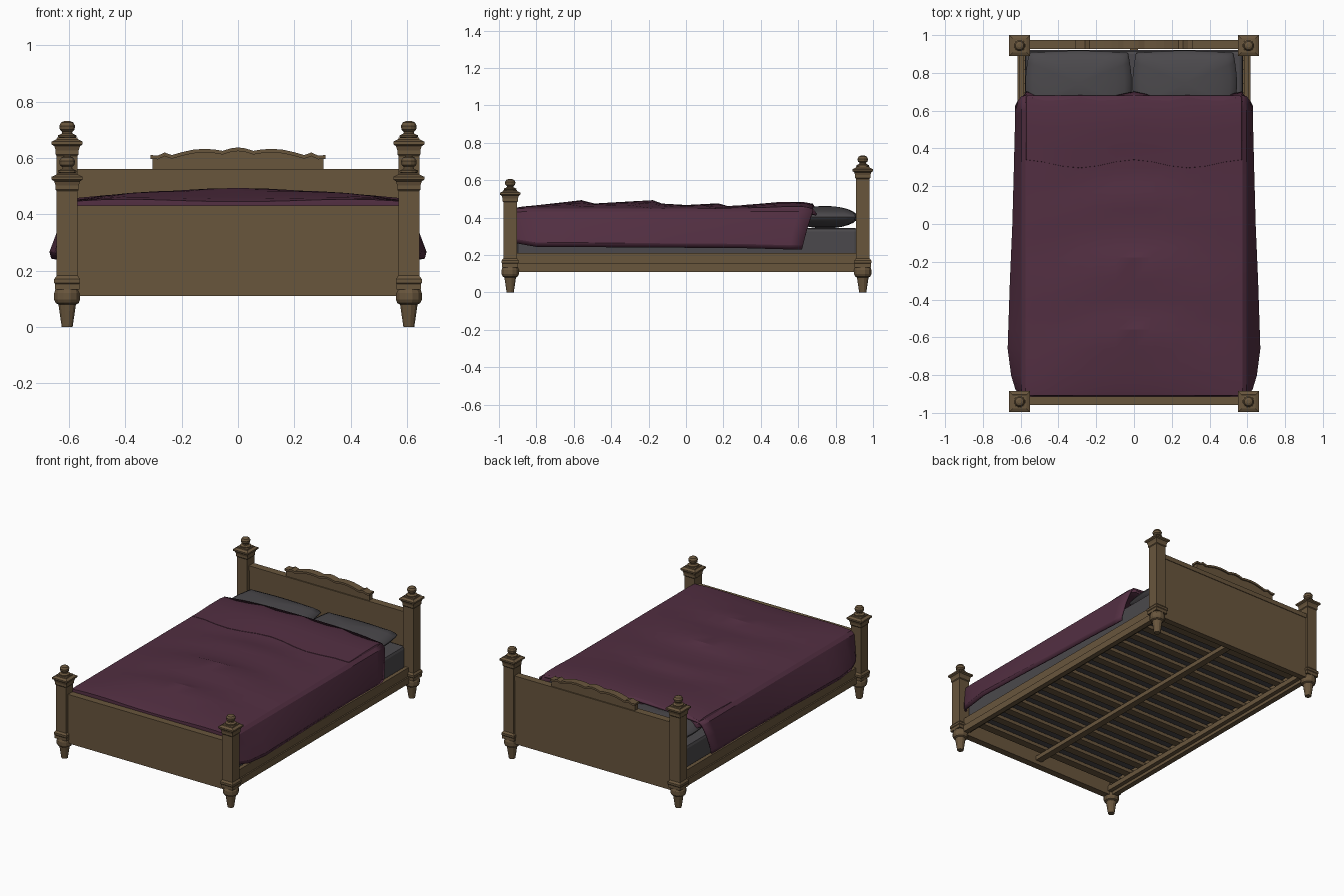
import bpy, bmesh, math

if "Cube" in bpy.data.objects:
    bpy.data.objects.remove(bpy.data.objects["Cube"])


def material(name, col):
    m = bpy.data.materials.new(name)
    m.diffuse_color = (*col, 1)
    m.use_nodes = True
    m.node_tree.nodes["Principled BSDF"].inputs["Base Color"].default_value = m.diffuse_color
    return m


WOOD = material("oak_brown", (0.14, 0.092, 0.046))
PLUM = material("plum_blanket", (0.085, 0.028, 0.054))
GREY = material("dark_grey_linen", (0.07, 0.066, 0.072))


def finish(name, bm, mat, angle=None):
    bmesh.ops.recalc_face_normals(bm, faces=bm.faces)
    me = bpy.data.meshes.new(name)
    bm.to_mesh(me)
    bm.free()
    me.materials.append(mat)
    ob = bpy.data.objects.new(name, me)
    bpy.context.collection.objects.link(ob)
    if angle:
        bpy.ops.object.select_all(action='DESELECT')
        ob.select_set(True)
        bpy.context.view_layer.objects.active = ob
        bpy.ops.object.shade_smooth_by_angle(angle=math.radians(angle))
    return ob


def box(name, x, y, z, mat=WOOD, bevel=0):
    bm = bmesh.new()
    bmesh.ops.create_cube(bm, size=1)
    for v in bm.verts:
        v.co = [a[0] + (c + .5) * (a[1] - a[0]) for c, a in zip(v.co, (x, y, z))]
    if bevel:
        bmesh.ops.bevel(bm, geom=bm.edges[:], offset=bevel, segments=2, profile=.5, affect='EDGES')
    return finish(name, bm, mat)


def stack(bm, prof, cx, cy, n):
    # loft n-sided rings (z, half width); four sides means square to the axes
    k = math.sqrt(2) if n == 4 else 1
    rings = [[bm.verts.new((cx + k * r * math.cos(2 * math.pi * (i + .5) / n),
                            cy + k * r * math.sin(2 * math.pi * (i + .5) / n), z))
              for i in range(n)] for z, r in prof]
    for a, b in zip(rings, rings[1:]):
        for i in range(n):
            bm.faces.new((a[i], a[(i + 1) % n], b[(i + 1) % n], b[i]))
    bm.faces.new(rings[0][::-1])
    bm.faces.new(rings[-1])


def interp(pts, t):
    if t <= pts[0][0]:
        return pts[0][1]
    for (a, p), (b, q) in zip(pts, pts[1:]):
        if t <= b:
            return p + (q - p) * (t - a) / (b - a)
    return pts[-1][1]


# Corner posts: turned foot, square shaft, stepped cap, turned finial
def post(name, cx, cy, h):
    bm = bmesh.new()
    stack(bm, [(0, .02), (.08, .032), (.085, .042), (.097, .048), (.12, .048), (.135, .042)], cx, cy, 12)
    stack(bm, [(.133, .043), (.153, .043), (.157, .046), (.17, .046), (.182, .037), (h - .045, .037),
               (h - .04, .041), (h - .025, .041), (h - .01, .046), (h - .004, .055), (h + .006, .055),
               (h + .014, .038), (h + .02, .036)], cx, cy, 4)
    stack(bm, [(h + .018, .024), (h + .022, .034), (h + .028, .034), (h + .034, .02), (h + .04, .018),
               (h + .048, .027), (h + .062, .029), (h + .074, .022), (h + .079, .01)], cx, cy, 12)
    finish(name, bm, WOOD)


for side, sx in (("left", -1), ("right", 1)):
    post("head_post_" + side, sx * .606, .945, .652)
    post("foot_post_" + side, sx * .606, -.94, .527)
    # Side rails with a thicker lower moulding and an inner ledge
    box("side_rail_" + side, sorted((sx * .582, sx * .607)), (-.93, .93), (.11, .21))
    box("rail_moulding_" + side, sorted((sx * .6, sx * .616)), (-.91, .91), (.11, .153))
    box("rail_ledge_" + side, sorted((sx * .555, sx * .584)), (-.91, .92), (.13, .162))

# End boards
box("footboard", (-.59, .59), (-.958, -.912), (.11, .432))
box("headboard", (-.59, .59), (.93, .97), (.11, .558))
box("headboard_cap", (-.59, .59), (.926, .974), (.53, .56))

# Scalloped crest and its lip, extruded from a mirrored outline
HALF = [(0, .637), (.025, .634), (.055, .625), (.085, .63), (.12, .632), (.16, .629), (.2, .62),
        (.235, .61), (.26, .619), (.285, .608), (.31, .61)]
OUT = [(-x, z) for x, z in HALF[:0:-1]] + HALF


def prism(name, outline, y0, y1):
    bm = bmesh.new()
    f = bm.faces.new([bm.verts.new((x, y0, z)) for x, z in outline])
    g = bmesh.ops.extrude_face_region(bm, geom=[f])
    for v in g['geom']:
        if isinstance(v, bmesh.types.BMVert):
            v.co.y = y1
    finish(name, bm, WOOD)


prism("headboard_crest", [(-.303, .555)] + [(x * .978, z - .005) for x, z in OUT] + [(.303, .555)], .934, .966)
prism("crest_lip", OUT + [(x, z - .013) for x, z in OUT[::-1]], .926, .974)

# Slats and centre beam
for i in range(15):
    y = -.84 + i * .12
    box("slat_%02d" % (i + 1), (-.582, .582), (y - .026, y + .026), (.162, .185))
box("centre_beam", (-.022, .022), (-.915, .93), (.135, .163))

# Mattress
box("mattress", (-.578, .578), (-.905, .92), (.19, .345), GREY, .02)


# Pillows: puffed closed sheets
def pillow(name, x0, x1, y0, y1):
    bm = bmesh.new()
    bmesh.ops.create_uvsphere(bm, u_segments=32, v_segments=12, radius=1)
    for v in bm.verts:
        r = math.hypot(v.co.x, v.co.y)
        m = max(abs(v.co.x), abs(v.co.y)) or 1
        k = (r / m) ** .8 if r > 1e-4 else 1      # push the circle toward a square
        v.co = ((x0 + x1) / 2 + v.co.x * k * (x1 - x0) / 2,
                (y0 + y1) / 2 + v.co.y * k * (y1 - y0) / 2,
                .402 + v.co.z * .06)
    finish(name, bm, GREY, 50)


pillow("pillow_left", -.575, -.012, .57, .918)
pillow("pillow_right", -.008, .545, .57, .918)

# Blanket: crowned, wrinkled top with draped sides
CREST = [(-.9, .437), (-.85, .446), (-.56, .481), (-.49, .463), (-.18, .481), (-.13, .463), (0, .455),
         (.17, .464), (.22, .45), (.3, .453), (.5, .464), (.7, .462)]
HANG = [(-.9, .595), (-.85, .632), (-.66, .657), (-.3, .645), (0, .632), (.3, .624), (.63, .617)]
BOTTOM = [(-.9, .265), (-.8, .247), (.3, .24), (.6, .233)]
ROWS = [-.9, -.87, -.8, -.66, -.56, -.49, -.4, -.3, -.18, -.13, -.06, 0, .08, .17, .22, .3, .4, .5, .6, .68]
TOPX = [-.57 + .095 * i for i in range(13)]


def top_z(x, y):
    a = abs(x) / .58
    return .437 + (interp(CREST, y + .5 * x * x) - .437) * max(0, 1 - a ** 2.5)


def sheet(name, rows, thick):
    bm = bmesh.new()
    vs = [[bm.verts.new(p) for p in r] for r in rows]
    for a, b in zip(vs, vs[1:]):
        for i in range(len(a) - 1):
            bm.faces.new((a[i], a[i + 1], b[i + 1], b[i]))
    ob = finish(name, bm, PLUM, 20)
    if ob.data.polygons[len(ob.data.polygons) // 2].normal.z < 0:
        ob.data.flip_normals()
    md = ob.modifiers.new("thickness", 'SOLIDIFY')
    md.thickness, md.offset = thick, -1
    return ob


def row(y, tuck=False):
    w, b = interp(HANG, y), interp(BOTTOM, y)
    side = []
    for d, x, z in ((.05, .586, .425), (.5, .59 + (w - .59) * .55, .345), (.9, w, b + .02), (1, w - .006, b)):
        yy = y - (.06 * d * (y - .3) / .38 if y > .3 else 0)
        side.append((.583 if tuck else x, yy, min(z, .3) if tuck else z))
    mid = [(x, y, .3 if tuck else top_z(x, y)) for x in TOPX]
    return [(-x, yy, z) for x, yy, z in side[::-1]] + mid + side


sheet("blanket", [row(-.908, True)] + [row(y) for y in ROWS], .012)

# Turned-down fold with wavy edges
fold = []
for t, dz in ((0, .002), (.01, .014), (.25, .016), (.5, .02), (.8, .02), (.93, .012), (1, -.02)):
    r = []
    for x in [-.592] + TOPX + [.592]:
        y0 = .315 + .022 * math.cos(2 * math.pi * x / .58)
        y1 = .688 + .014 * math.cos(2 * math.pi * x / .29) - (.03 if abs(x) > .58 else 0)
        y = y0 + (y1 - y0) * t
        r.append((x, y, (.42 if abs(x) > .58 else top_z(x, y) + dz)))
    fold.append(r)
sheet("blanket_fold", fold, .01)
